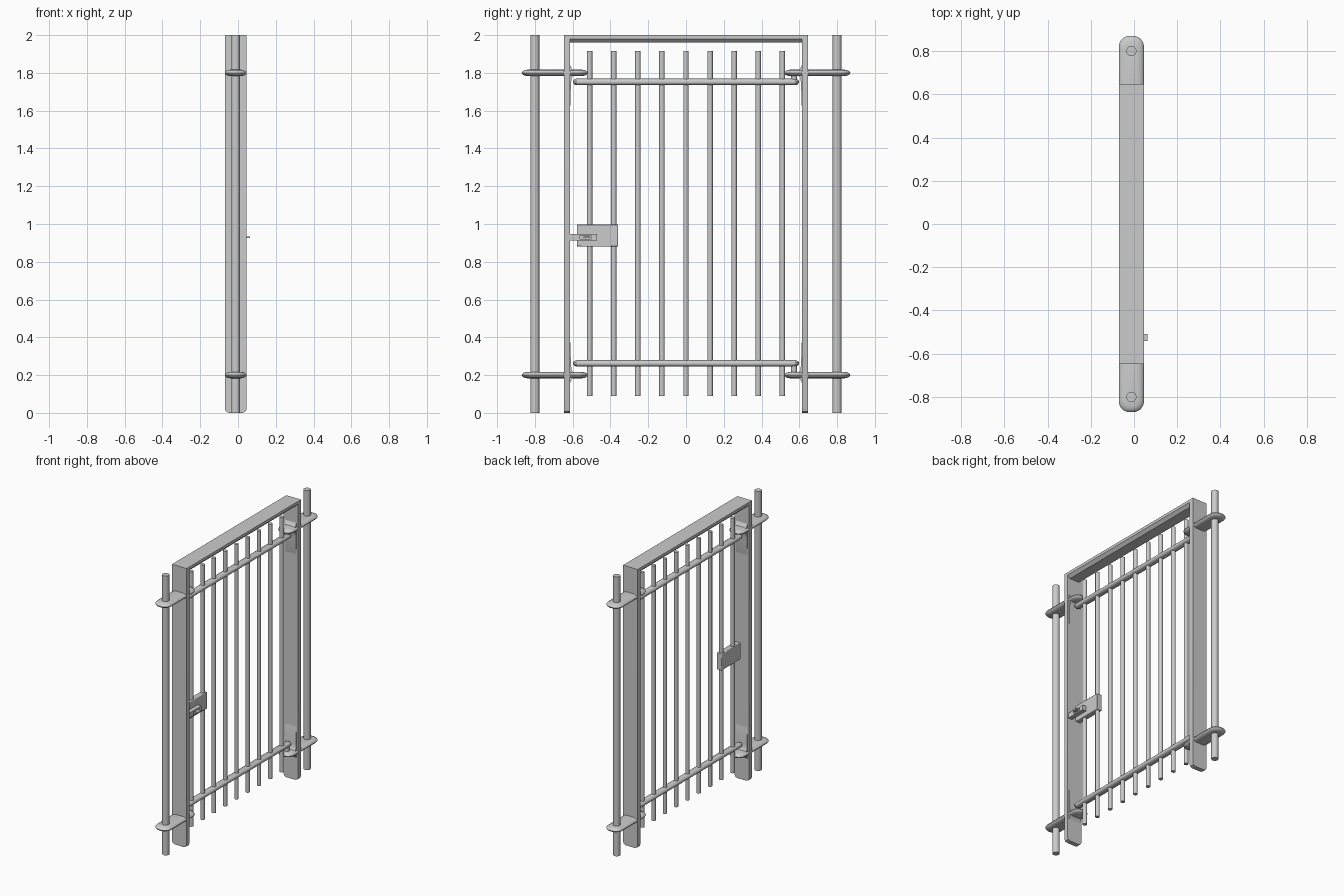
import bpy, bmesh, math
from mathutils import Vector

if "Cube" in bpy.data.objects:
    bpy.data.objects.remove(bpy.data.objects["Cube"])

CX = -0.012   # centre plane of the gate
HX = 0.058    # half depth of the frame


def finish(name, bm, smooth=True):
    bmesh.ops.recalc_face_normals(bm, faces=bm.faces[:])
    me = bpy.data.meshes.new(name)
    bm.to_mesh(me)
    bm.free()
    ob = bpy.data.objects.new(name, me)
    bpy.context.collection.objects.link(ob)
    if smooth:
        bpy.context.view_layer.objects.active = ob
        ob.select_set(True)
        bpy.ops.object.shade_smooth_by_angle(angle=math.radians(40))
        ob.select_set(False)
    return ob


def loft(name, rings):
    """Skin a stack of equal rings and cap both ends."""
    bm = bmesh.new()
    vs = [[bm.verts.new(p) for p in r] for r in rings]
    n = len(vs[0])
    for a, b in zip(vs, vs[1:]):
        for i in range(n):
            bm.faces.new((a[i], a[(i + 1) % n], b[(i + 1) % n], b[i]))
    bm.faces.new(vs[0])
    bm.faces.new(vs[-1])
    return finish(name, bm)


def rod(name, y, z0, z1, r, sides=20):
    ring = [(CX + r * math.cos(2 * math.pi * i / sides),
             y + r * math.sin(2 * math.pi * i / sides)) for i in range(sides)]
    return loft(name, [[(a, b, z) for a, b in ring] for z in (z0, z1)])


def box(name, x0, x1, y0, y1, z0, z1, bevel=0):
    ring = [(x0, y0), (x1, y0), (x1, y1), (x0, y1)]
    ob = loft(name, [[(a, b, z) for a, b in ring] for z in (z0, z1)])
    if bevel:
        m = ob.modifiers.new("bevel", 'BEVEL')
        m.width, m.segments = bevel, 2
    return ob


def slab(name, y0, y1, hx, z, corner, levels):
    """Rounded plate; levels are (height offset, inset) pairs."""
    rings = []
    for dz, inset in levels:
        w, a, b = hx - inset, y0 + inset, y1 - inset
        r = min(corner, w * 0.98)
        ring = []
        for k, (sx, cy) in enumerate(((1, b - r), (-1, b - r), (-1, a + r), (1, a + r))):
            for j in range(7):
                t = math.pi / 2 * (k + j / 6)
                ring.append((CX + sx * (w - r) + r * math.cos(t), cy + r * math.sin(t), z + dz))
        rings.append(ring)
    return loft(name, rings)


CLAMP = [(-0.017, 0.03), (-0.014, 0.015), (-0.007, 0.003), (0, 0),
         (0.007, 0.003), (0.014, 0.015), (0.017, 0.03)]
RAIL = [(-0.017, 0.016), (-0.012, 0.006), (-0.006, 0.001),
        (0.006, 0.001), (0.012, 0.006), (0.017, 0.016)]

for s, side in ((-1, "left"), (1, "right")):
    # flat frame post with rounded foot corners
    c = 0.022
    prof = [(-HX, 2), (-HX, c), (-HX + c * 0.3, c * 0.3), (-HX + c, 0),
            (HX - c, 0), (HX - c * 0.3, c * 0.3), (HX, c), (HX, 2)]
    loft("frame_post_" + side, [[(CX + a, s * y, z) for a, z in prof] for y in (0.614, 0.647)])
    # round outer pole
    rod("outer_pole_" + side, s * 0.8, 0, 2, 0.0235)
    for z, level in ((0.2, "lower"), (1.8, "upper")):
        # clamp plate through the post, holding the pole
        ends = sorted((s * 0.52, s * 0.87))
        slab(f"clamp_{level}_{side}", ends[0], ends[1], HX, z, 0.05, CLAMP)
        # flared weld on the inner face of the post
        weld = [(0.616, 0.155), (0.606, 0.175), (0.597, 0.185), (0.597, 0.215),
                (0.606, 0.225), (0.609, 0.26), (0.613, 0.38), (0.616, 0.39)]
        loft(f"post_weld_{level}_{side}",
             [[(CX + dx, s * y, h if z < 1 else 2 - h) for y, h in weld] for dx in (-0.045, 0.045)])

# top bar with chamfered underside
prof = [(-HX, 2), (-HX, 1.98), (-HX + 0.02, 1.96), (HX - 0.02, 1.96), (HX, 1.98), (HX, 2)]
loft("frame_top_bar", [[(CX + a, y, z) for a, z in prof] for y in (-0.647, 0.647)])

# gate rails and hinge pins
for z, hz, level in ((0.262, 0.2, "lower"), (1.752, 1.8, "upper")):
    slab("gate_rail_" + level, -0.598, 0.598, 0.026, z, 0.024, RAIL)
    rod("hinge_pin_" + level, 0.572, min(z, hz), max(z, hz), 0.016)

# vertical gate bars
for i in range(9):
    rod(f"gate_bar_{i + 1}", -0.51 + 0.1275 * i, 0.09, 1.915, 0.0145, 16)

# lock case
box("lock_case", -0.03, 0.01, -0.578, -0.36, 0.88, 0.998, 0.004)
# sliding bolt with a slot, made of four bars
for i, (y0, y1, z0, z1) in enumerate(((-0.618, -0.562, 0.912, 0.948), (-0.502, -0.47, 0.912, 0.948),
                                     (-0.562, -0.502, 0.912, 0.921), (-0.562, -0.502, 0.939, 0.948))):
    box(f"bolt_part_{i + 1}", 0.01, 0.04, y0, y1, z0, z1)
# thumb tab in the slot
box("bolt_tab", 0.008, 0.063, -0.542, -0.508, 0.925, 0.935)
